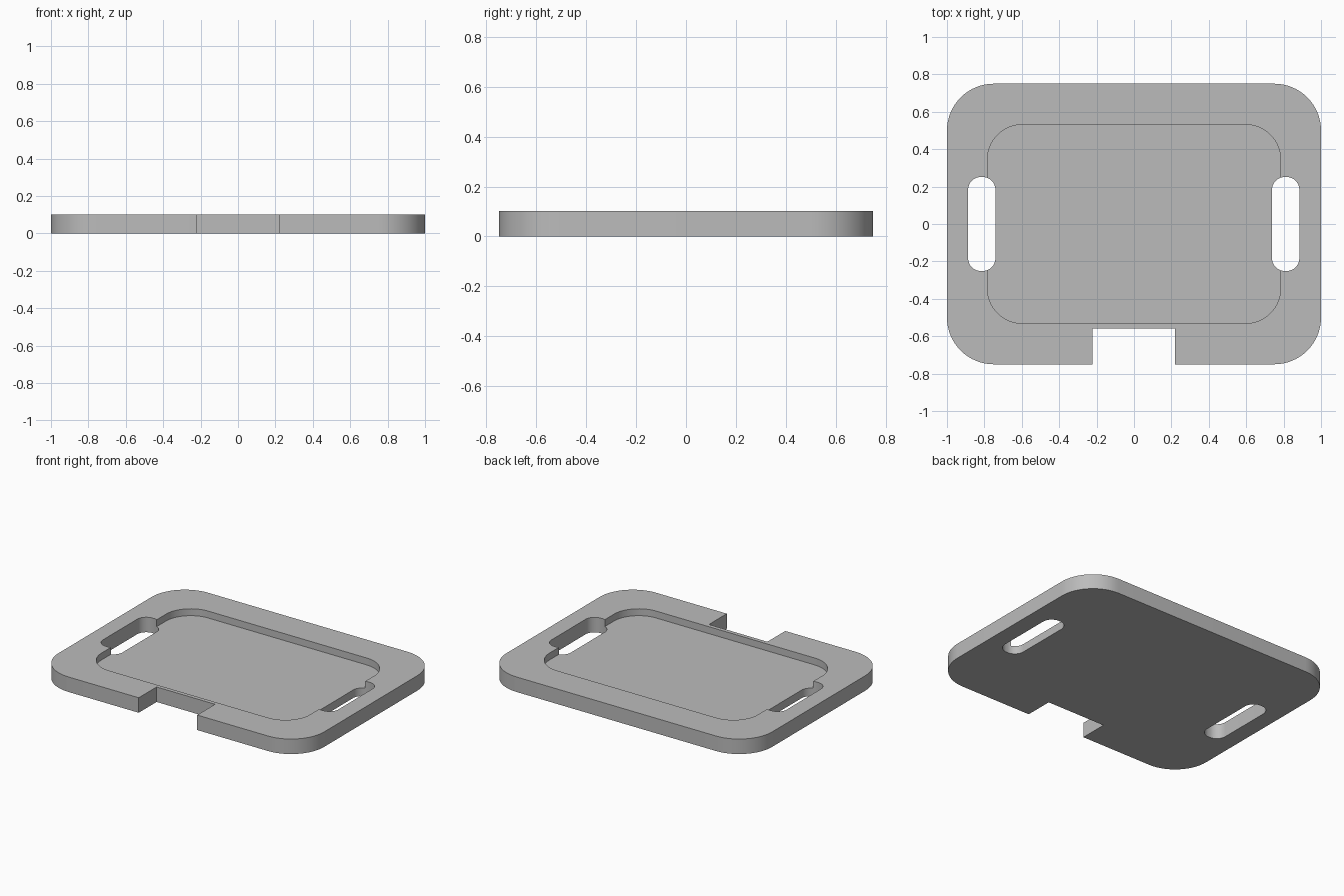
import bpy
import bmesh
from math import cos, sin, pi, radians

cube = bpy.data.objects.get("Cube")
if cube:
    bpy.data.objects.remove(cube, do_unlink=True)

HEIGHT = 0.102
POCKET_FLOOR = 0.055

grey = bpy.data.materials.new("plain grey")
grey.use_nodes = True
colour = (0.5, 0.5, 0.5, 1)
grey.diffuse_color = colour
grey.node_tree.nodes["Principled BSDF"].inputs["Base Color"].default_value = colour


def rounded_slab(name, cx, cy, half_x, half_y, radius, z0, z1, steps=16):
    """Extruded rectangle with rounded corners (square when radius is 0)."""
    bm = bmesh.new()
    verts = []
    for quarter, (sx, sy) in enumerate([(1, 1), (-1, 1), (-1, -1), (1, -1)]):
        for i in range(steps + 1 if radius else 1):
            a = (quarter + i / steps) * pi / 2
            verts.append(bm.verts.new((cx + sx * (half_x - radius) + radius * cos(a),
                                       cy + sy * (half_y - radius) + radius * sin(a), z0)))
    base = bm.faces.new(verts)
    top = bmesh.ops.extrude_face_region(bm, geom=[base])["geom"]
    bmesh.ops.translate(bm, vec=(0, 0, z1 - z0),
                        verts=[g for g in top if isinstance(g, bmesh.types.BMVert)])
    bmesh.ops.recalc_face_normals(bm, faces=bm.faces)
    mesh = bpy.data.meshes.new(name)
    bm.to_mesh(mesh)
    bm.free()
    mesh.materials.append(grey)
    obj = bpy.data.objects.new(name, mesh)
    bpy.context.collection.objects.link(obj)
    return obj


# Main plate
plate = rounded_slab("tray_plate", 0, 0, 1.0, 0.75, 0.25, 0, HEIGHT)

# Shallow pocket, two handle slots and the front notch
cutters = [
    rounded_slab("pocket_cutter", 0, 0, 0.784, 0.531, 0.187, POCKET_FLOOR, 0.3),
    rounded_slab("right_slot_cutter", -0.814, 0, 0.073, 0.251, 0.068, -0.2, 0.3),
    rounded_slab("left_slot_cutter", 0.811, 0, 0.073, 0.251, 0.068, -0.2, 0.3),
    rounded_slab("notch_cutter", -0.002, -0.758, 0.22, 0.2, 0, -0.2, 0.3),
]

bpy.ops.object.select_all(action="DESELECT")
bpy.context.view_layer.objects.active = plate
plate.select_set(True)
for cutter in cutters:
    cut = plate.modifiers.new(cutter.name, "BOOLEAN")
    cut.operation = "DIFFERENCE"
    cut.solver = "EXACT"
    cut.object = cutter
    bpy.ops.object.modifier_apply(modifier=cut.name)
    bpy.data.objects.remove(cutter, do_unlink=True)

bpy.ops.object.shade_smooth_by_angle(angle=radians(30))
